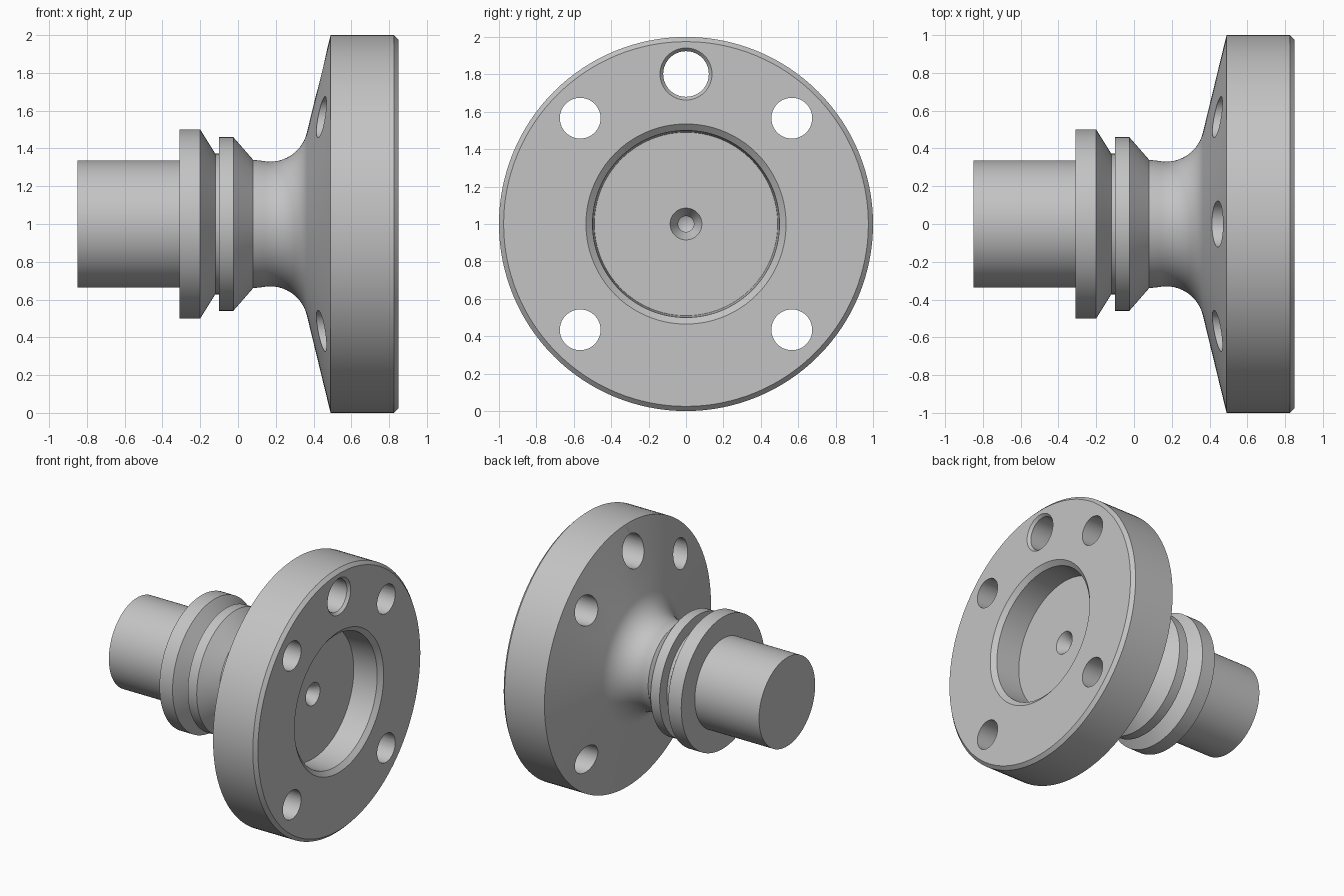
import bpy, bmesh, math
from mathutils import Matrix, Vector

cube = bpy.data.objects.get("Cube")
if cube:
    bpy.data.objects.remove(cube)

SEGMENTS = 128

steel = bpy.data.materials.new("machined grey steel")
steel.use_nodes = True
colour = (0.55, 0.55, 0.55, 1)
steel.diffuse_color = colour
steel.node_tree.nodes["Principled BSDF"].inputs["Base Color"].default_value = colour


def lathe(name, profile, segments, centre=(0, 0, 1)):
    """Revolve (x, radius) points around an axis along x; closed at both ends."""
    bm = bmesh.new()
    rings = []
    for x, r in profile:
        count = segments if r > 0 else 1
        rings.append([bm.verts.new(Vector(centre) + Vector((
            x, r * math.cos(math.tau * i / segments), r * math.sin(math.tau * i / segments))))
            for i in range(count)])
    for a, b in zip(rings, rings[1:]):
        for i in range(segments):
            j = (i + 1) % segments
            quad = [a[i % len(a)], a[j % len(a)], b[j % len(b)], b[i % len(b)]]
            bm.faces.new(list(dict.fromkeys(quad)))
    for ring in (rings[0], rings[-1]):
        if len(ring) > 1:
            bm.faces.new(ring)
    bmesh.ops.recalc_face_normals(bm, faces=bm.faces)
    mesh = bpy.data.meshes.new(name)
    bm.to_mesh(mesh)
    bm.free()
    obj = bpy.data.objects.new(name, mesh)
    bpy.context.collection.objects.link(obj)
    mesh.materials.append(steel)
    return obj


# Shaft, collars and groove
profile = [(-0.85, 0.337), (-0.31, 0.337), (-0.31, 0.5), (-0.2, 0.5),
           (-0.12, 0.372), (-0.1, 0.372), (-0.1, 0.46), (-0.025, 0.46), (0.08, 0.34)]

# Rounded neck that runs tangentially into the flange cone
bend, steps = 0.2, 14
for i in range(steps + 1):
    angle = math.radians(-12 + (76.7 + 12) * i / steps)
    profile.append((0.17 + bend * math.sin(angle), 0.33 + bend * (1 - math.cos(angle))))

# Flange rim, recess and centre drilling
profile += [(0.49, 1), (0.825, 1), (0.85, 0.975),
            (0.85, 0.535), (0.82, 0.5), (0.63, 0.49),
            (0.63, 0.085), (0.55, 0.042), (0.48, 0.042), (0.46, 0)]
body = lathe("flanged_hub", profile, SEGMENTS)

# Four bolt holes and one larger chamfered hole at the top
cutters = []
for degrees in (45, 135, 225, 315):
    a = math.radians(degrees)
    place = (0, 0.8 * math.cos(a), 1 + 0.8 * math.sin(a))
    cutters.append(lathe("bolt_hole_cutter", [(0.2, 0.109), (1, 0.109)], 48, place))
cutters.append(lathe("top_hole_cutter",
                     [(0.2, 0.122), (0.83, 0.122), (0.85, 0.139), (0.9, 0.139)],
                     48, (0, 0, 1.802)))

bpy.context.view_layer.objects.active = body
for cutter in cutters:
    cutter.hide_render = True
    mod = body.modifiers.new("hole", 'BOOLEAN')
    mod.operation = 'DIFFERENCE'
    mod.solver = 'EXACT'
    mod.object = cutter
    bpy.ops.object.modifier_apply(modifier=mod.name)
for cutter in cutters:
    bpy.data.objects.remove(cutter)

# Smooth turned surfaces with crisp machined edges
bpy.ops.object.select_all(action='DESELECT')
body.select_set(True)
bpy.ops.object.shade_smooth_by_angle(angle=math.radians(20))
